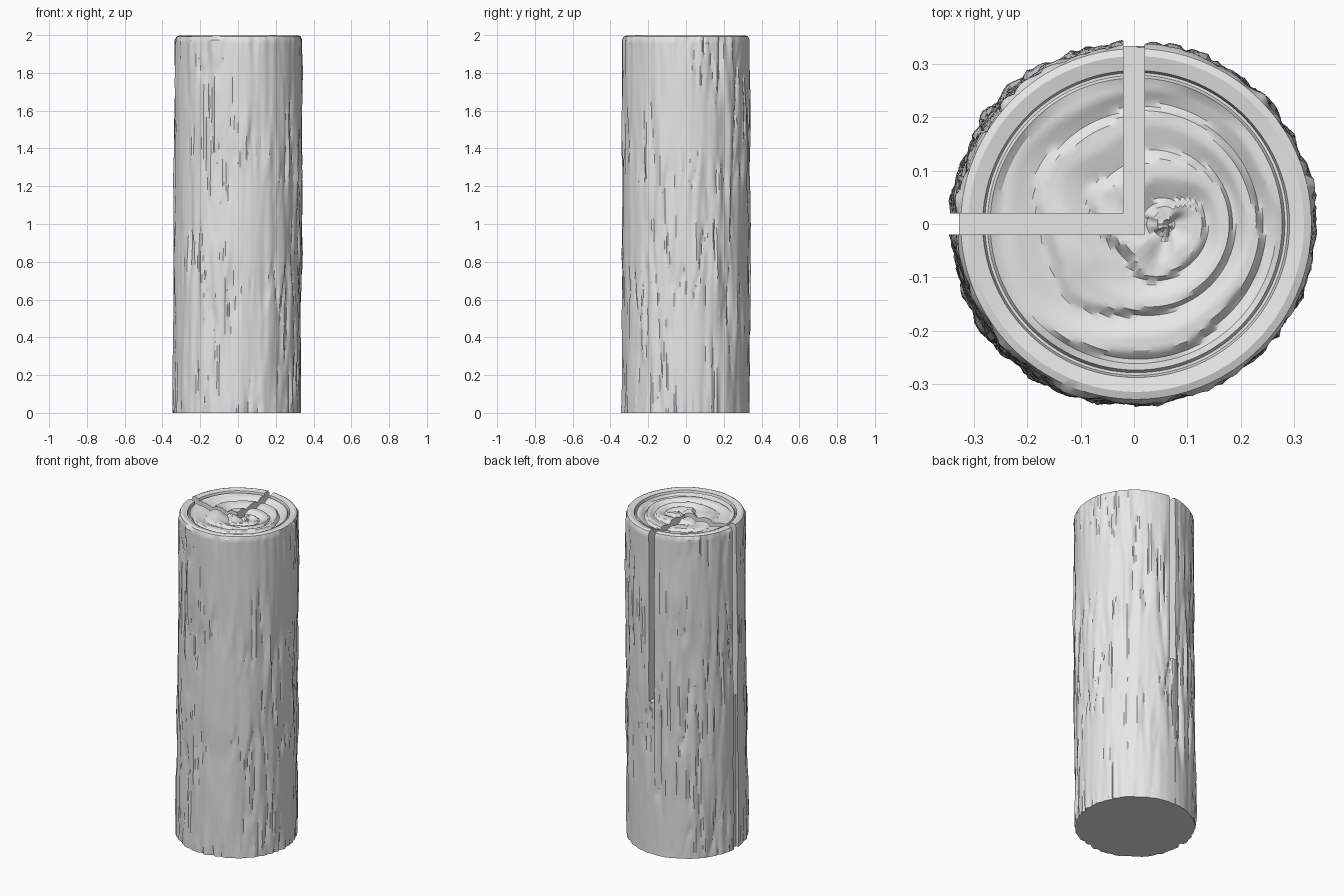
import bpy
import bmesh
from math import sin, cos, tau
from mathutils import Vector, noise

cube = bpy.data.objects.get("Cube")
if cube:
    bpy.data.objects.remove(cube, do_unlink=True)

SIDES, ROWS, CAP_RINGS = 200, 100, 32
HEIGHT, SLOT_FLOOR = 1.975, 0.94

grey = bpy.data.materials.new("plain_grey")
grey.use_nodes = True
colour = (0.8, 0.8, 0.8, 1)
grey.diffuse_color = colour
grey.node_tree.nodes["Principled BSDF"].inputs["Base Color"].default_value = colour


def bark_radius(a, z):
    """Upright ridges and cracks, fading out in worn patches."""
    c, s = cos(a), sin(a)
    wear = noise.noise(Vector((c * 1.6, s * 1.6, z * 2 + 7)))
    rough = min(1, max(0.25, 0.7 + wear * 1.3))
    ridge = noise.noise(Vector((c * 9, s * 9, z * 2.2)))
    chip = noise.noise(Vector((c * 17, s * 17, z * 5 + 3)))
    crack = max(0, 1 - abs(noise.noise(Vector((c * 6, s * 6, z * 1.5 + 20)))) * 7)
    lump = noise.noise(Vector((c * 2, s * 2, z * 3)))
    return 0.338 + 0.004 * lump + rough * (0.013 * ridge + 0.005 * chip - 0.009 * crack)


def cap_height(rho, a):
    """Carved spiral growth rings in the end grain."""
    wobble = noise.noise(Vector((cos(a) * 1.3, sin(a) * 1.3, rho * 7)))
    f = (rho / 0.078 + a / tau + wobble * 0.35) % 1
    wave = min(f / 0.65, (1 - f) / 0.22, 0.75)
    depth = 0.022 + 0.012 * wobble
    return 1.962 + depth * wave


def build_log():
    bm = bmesh.new()
    angles = [tau * i / SIDES for i in range(SIDES)]
    loops = []

    def add_loop(point):
        loops.append([bm.verts.new(point(a)) for a in angles])

    # bark wall, leaning very slightly to the left
    for k in range(ROWS + 1):
        z = HEIGHT * k / ROWS
        lean = 0.012 * (z / HEIGHT) - 0.008

        def wall(a, z=z, lean=lean):
            r = bark_radius(a, z)
            return (r * cos(a) + lean, r * sin(a), z)
        add_loop(wall)

    # rounded rim and the narrow groove inside it
    rim = [(0.329, 1.993), (0.315, 1.998), (0.288, 1.992),
           (0.284, 1.976), (0.279, 1.976), (0.274, 1.985)]
    for r, z in rim:
        def edge(a, r=r, z=z):
            n = noise.noise(Vector((cos(a) * 2, sin(a) * 2, 4)))
            return (r * cos(a) + 0.004, r * sin(a), z + 0.004 * n)
        add_loop(edge)

    # growth rings, gathered around an off-centre heart
    for k in range(CAP_RINGS, 0, -1):
        t = k / (CAP_RINGS + 1)

        def ring(a, t=t):
            rho = 0.27 * t
            return (rho * cos(a) + 0.06 * (1 - t) + 0.004, rho * sin(a), cap_height(rho, a))
        add_loop(ring)

    for low, high in zip(loops, loops[1:]):
        for i in range(SIDES):
            j = (i + 1) % SIDES
            bm.faces.new((low[i], low[j], high[j], high[i]))
    bm.faces.new(reversed(loops[0]))
    heart = bm.verts.new((0.064, 0, 1.97))
    for i in range(SIDES):
        bm.faces.new((loops[-1][i], loops[-1][(i + 1) % SIDES], heart))

    mesh = bpy.data.meshes.new("log")
    bm.to_mesh(mesh)
    bm.free()
    mesh.materials.append(grey)
    log = bpy.data.objects.new("log", mesh)
    bpy.context.collection.objects.link(log)
    return log


def cut_box(target, low, high):
    low, high = Vector(low), Vector(high)
    bpy.ops.mesh.primitive_cube_add(size=1, location=(low + high) / 2)
    cutter = bpy.context.object
    cutter.name = "slot_cutter"
    cutter.hide_render = True
    cutter.scale = high - low
    cutter.data.materials.append(grey)
    bpy.context.view_layer.update()
    mod = target.modifiers.new("slot", "BOOLEAN")
    mod.operation, mod.solver, mod.object = "DIFFERENCE", "EXACT", cutter
    bpy.ops.object.select_all(action="DESELECT")
    target.select_set(True)
    bpy.context.view_layer.objects.active = target
    bpy.ops.object.modifier_apply(modifier=mod.name)
    bpy.data.objects.remove(cutter, do_unlink=True)


log = build_log()

# saw slots: one toward the right, one toward the back, meeting at the centre
W = 0.02
cut_box(log, (-0.5, -W, SLOT_FLOOR), (0, W, 2.2))
cut_box(log, (-W, -W, SLOT_FLOOR), (W, 0.5, 2.2))

# shallow saw marks in the bark below the slots
cut_box(log, (-0.5, -W, -0.1), (-0.328, W, 1.2))
cut_box(log, (-W, 0.334, -0.1), (W, 0.5, 1.2))

bpy.ops.object.shade_smooth_by_angle(angle=0.55)
